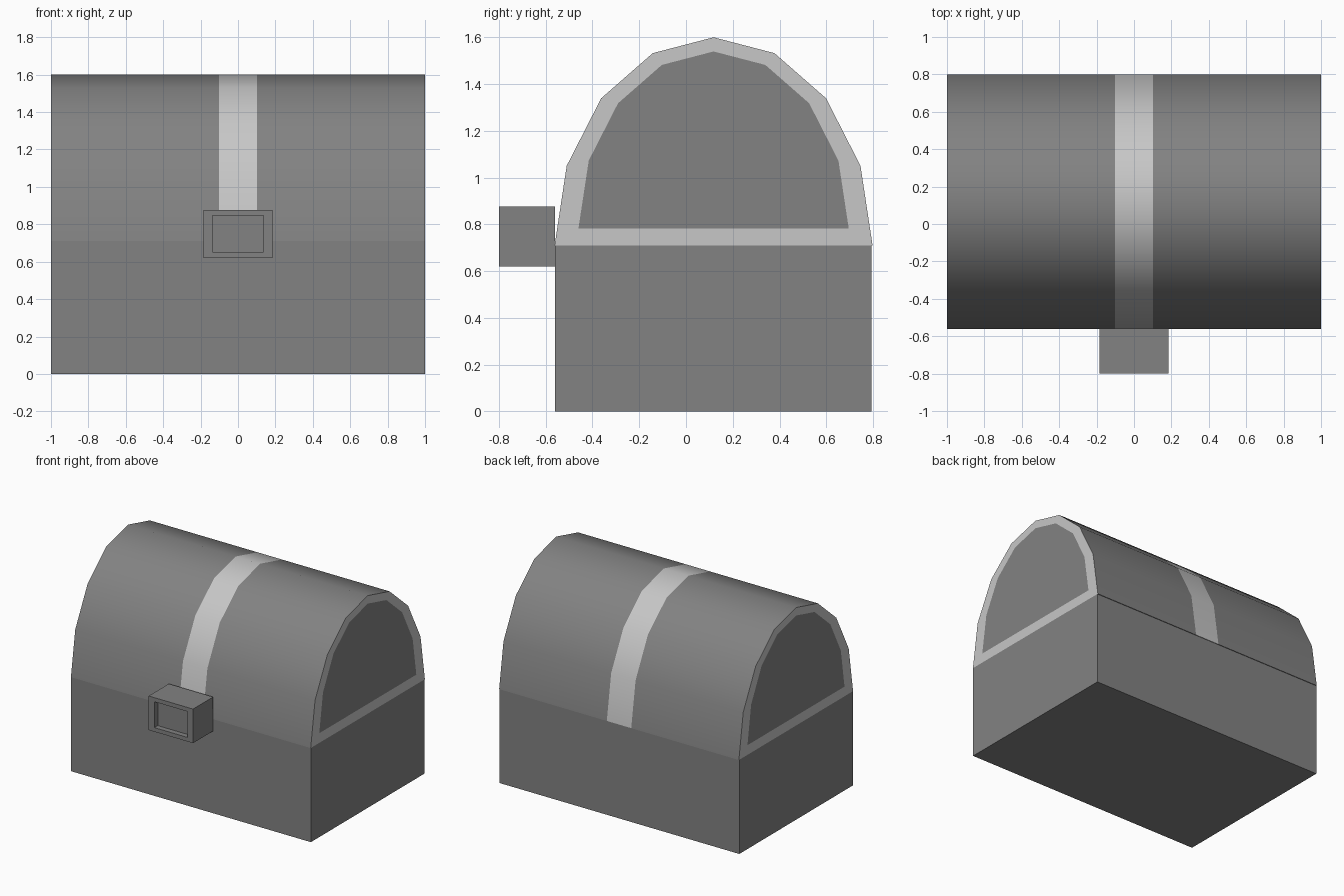
import bpy
import bmesh
from math import cos, sin, pi, radians

cube = bpy.data.objects.get("Cube")
if cube:
    bpy.data.objects.remove(cube, do_unlink=True)


def make_material(name, value):
    mat = bpy.data.materials.new(name)
    mat.use_nodes = True
    colour = (value, value, value, 1)
    mat.diffuse_color = colour
    mat.node_tree.nodes["Principled BSDF"].inputs["Base Color"].default_value = colour
    return mat


DARK = make_material("dark grey", 0.225)
LIGHT = make_material("light grey", 0.57)


def finish(bm, name, mats):
    bmesh.ops.recalc_face_normals(bm, faces=bm.faces)
    mesh = bpy.data.meshes.new(name)
    bm.to_mesh(mesh)
    bm.free()
    for mat in mats:
        mesh.materials.append(mat)
    obj = bpy.data.objects.new(name, mesh)
    bpy.context.collection.objects.link(obj)
    return obj


def box(low, high):
    bm = bmesh.new()
    bmesh.ops.create_cube(bm, size=1)
    for v in bm.verts:
        for i in range(3):
            v.co[i] = low[i] if v.co[i] < 0 else high[i]
    return bm


# Chest body
SEAM = 0.71
finish(box((-1, -0.56, 0), (1, 0.793, SEAM)), "chest_body", [DARK])

# Domed lid: half-ellipse rings along x, with a light strap in the middle
bm = bmesh.new()
SEGMENTS = 8


def ring(x, base, scale):
    angles = [pi * i / SEGMENTS for i in range(SEGMENTS + 1)]
    return [bm.verts.new((x, 0.118 - 0.68 * scale * cos(a), base + 0.89 * scale * sin(a)))
            for a in angles]


def bridge(a, b, material):
    for i in range(len(a)):
        j = (i + 1) % len(a)
        bm.faces.new((a[i], a[j], b[j], b[i])).material_index = material


rings = [ring(x, SEAM, 1) for x in (-1, -0.102, 0.102, 1)]
for k, material in enumerate((0, 1, 0)):
    bridge(rings[k], rings[k + 1], material)

# Light rims around dark end panels
for x, outer in ((-1, rings[0]), (1, rings[-1])):
    inner = ring(x, 0.783, 0.85)
    bridge(outer, inner, 1)
    bm.faces.new(inner).material_index = 0

lid = finish(bm, "domed_lid", [DARK, LIGHT])
bpy.ops.object.select_all(action='DESELECT')
lid.select_set(True)
bpy.context.view_layer.objects.active = lid
bpy.ops.object.shade_smooth_by_angle(angle=radians(40))

# Lock block with a recessed front
bm = box((-0.185, -0.8, 0.62), (0.185, -0.56, 0.877))
bm.normal_update()
front = min(bm.faces, key=lambda f: f.calc_center_median().y)
recess = bmesh.ops.extrude_discrete_faces(bm, faces=[front])["faces"][0]
rim_outer = None
bm.free()

bm = box((-0.185, -0.8, 0.62), (0.185, -0.56, 0.877))
bm.normal_update()
front = min(bm.faces, key=lambda f: f.calc_center_median().y)
bmesh.ops.inset_region(bm, faces=[front], thickness=0.04)
for v in front.verts:
    v.co.x = 0.137 if v.co.x > 0 else -0.137
    v.co.z = 0.846 if v.co.z > 0.75 else 0.651
bmesh.ops.inset_region(bm, faces=[front], thickness=0, depth=0)
for v in front.verts:
    v.co.y += 0.04
finish(bm, "lock", [DARK])
